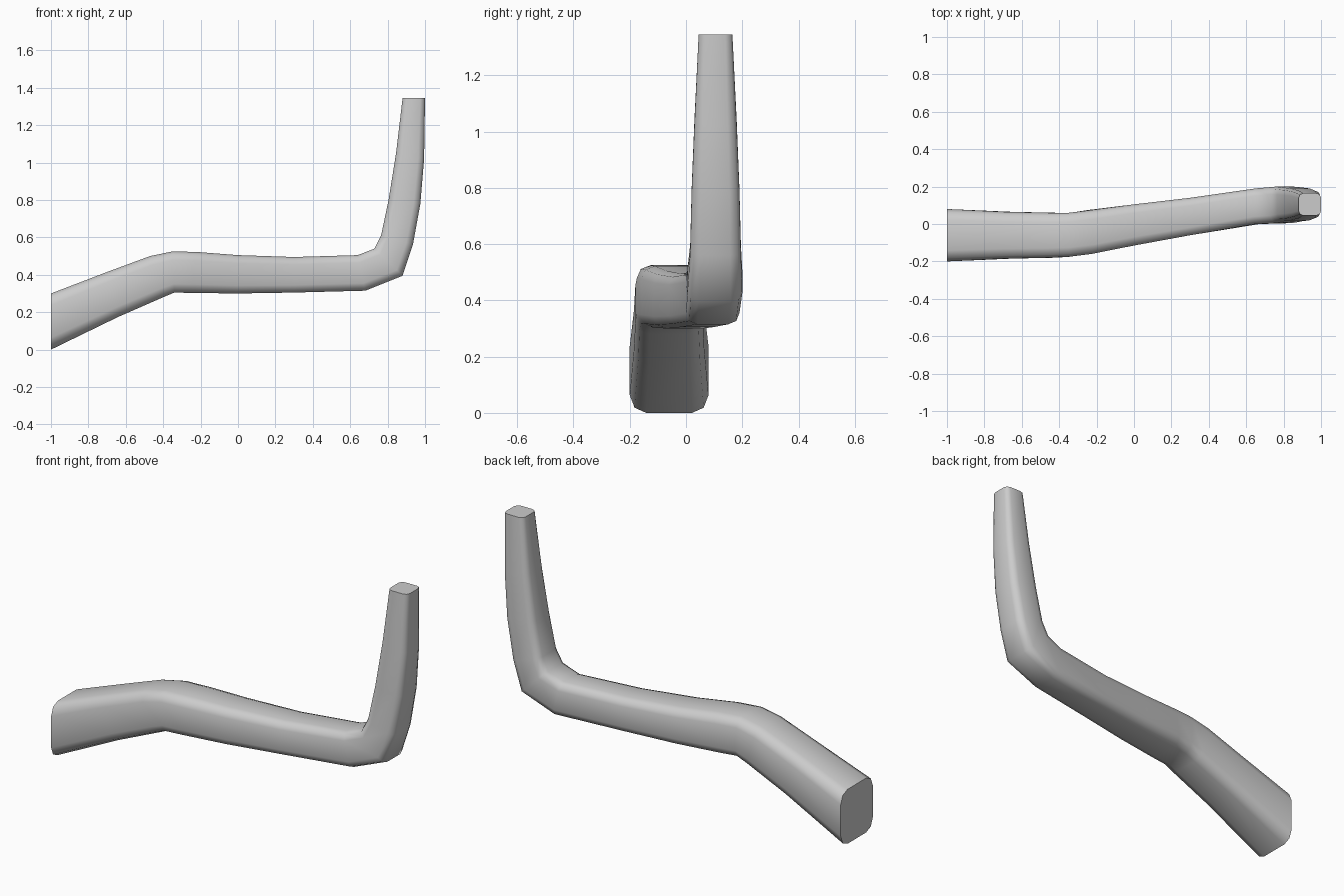
import bpy, bmesh, math
from mathutils import Vector

cube = bpy.data.objects.get("Cube")
if cube:
    bpy.data.objects.remove(cube, do_unlink=True)

grey = bpy.data.materials.new("light_grey")
grey.use_nodes = True
colour = (0.6, 0.6, 0.6, 1)
grey.diffuse_color = colour
grey.node_tree.nodes["Principled BSDF"].inputs["Base Color"].default_value = colour

# Stations along the bar: inner x, z, outer x, z, front y, back y
STATIONS = [
    (-1.0, .30, -1.0, .00, -.20, .08),
    (-.70, .415, -.64, .175, -.185, .065),
    (-.47, .50, -.40, .28, -.18, .06),
    (-.35, .525, -.34, .305, -.175, .06),
    (-.22, .522, -.25, .303, -.16, .075),
    (0, .505, 0, .30, -.115, .105),
    (.30, .495, .30, .305, -.06, .14),
    (.64, .505, .68, .315, 0, .19),
    (.73, .54, .88, .395, .005, .20),
    (.765, .61, .935, .56, .015, .195),
    (.805, .80, .975, .78, .02, .19),
    (.845, 1.05, .995, 1.02, .03, .18),
    (.88, 1.345, 1.0, 1.345, .045, .165),
]


def rounded_square(radius, steps):
    """Unit square outline with rounded corners, centred on the origin."""
    points = []
    for corner in range(4):
        start = corner * math.pi / 2
        middle = start + math.pi / 4
        cx = math.copysign(1 - radius, math.cos(middle))
        cy = math.copysign(1 - radius, math.sin(middle))
        for i in range(steps + 1):
            a = start + i / steps * math.pi / 2
            points.append((cx + radius * math.cos(a), cy + radius * math.sin(a)))
    return points


# Bent bar: loft the rounded outline through every station
bm = bmesh.new()
outline = rounded_square(.42, 2)
rings = []
for ix, iz, ox, oz, front, back in STATIONS:
    inner, outer = Vector((ix, 0, iz)), Vector((ox, 0, oz))
    centre = (inner + outer) / 2 + Vector((0, (front + back) / 2, 0))
    across = (inner - outer) / 2
    side = Vector((0, (back - front) / 2, 0))
    rings.append([bm.verts.new(centre + side * u + across * v) for u, v in outline])

count = len(outline)
for a, b in zip(rings, rings[1:]):
    for i in range(count):
        j = (i + 1) % count
        bm.faces.new((a[i], a[j], b[j], b[i]))

# Flat end caps
bm.faces.new(rings[0])
bm.faces.new(rings[-1])
bmesh.ops.recalc_face_normals(bm, faces=bm.faces)

mesh = bpy.data.meshes.new("bent_bar")
bm.to_mesh(mesh)
bm.free()
mesh.materials.append(grey)
bar = bpy.data.objects.new("bent_bar", mesh)
bpy.context.collection.objects.link(bar)
bpy.ops.object.select_all(action='DESELECT')
bar.select_set(True)
bpy.context.view_layer.objects.active = bar
bpy.ops.object.shade_smooth_by_angle(angle=math.radians(56))
